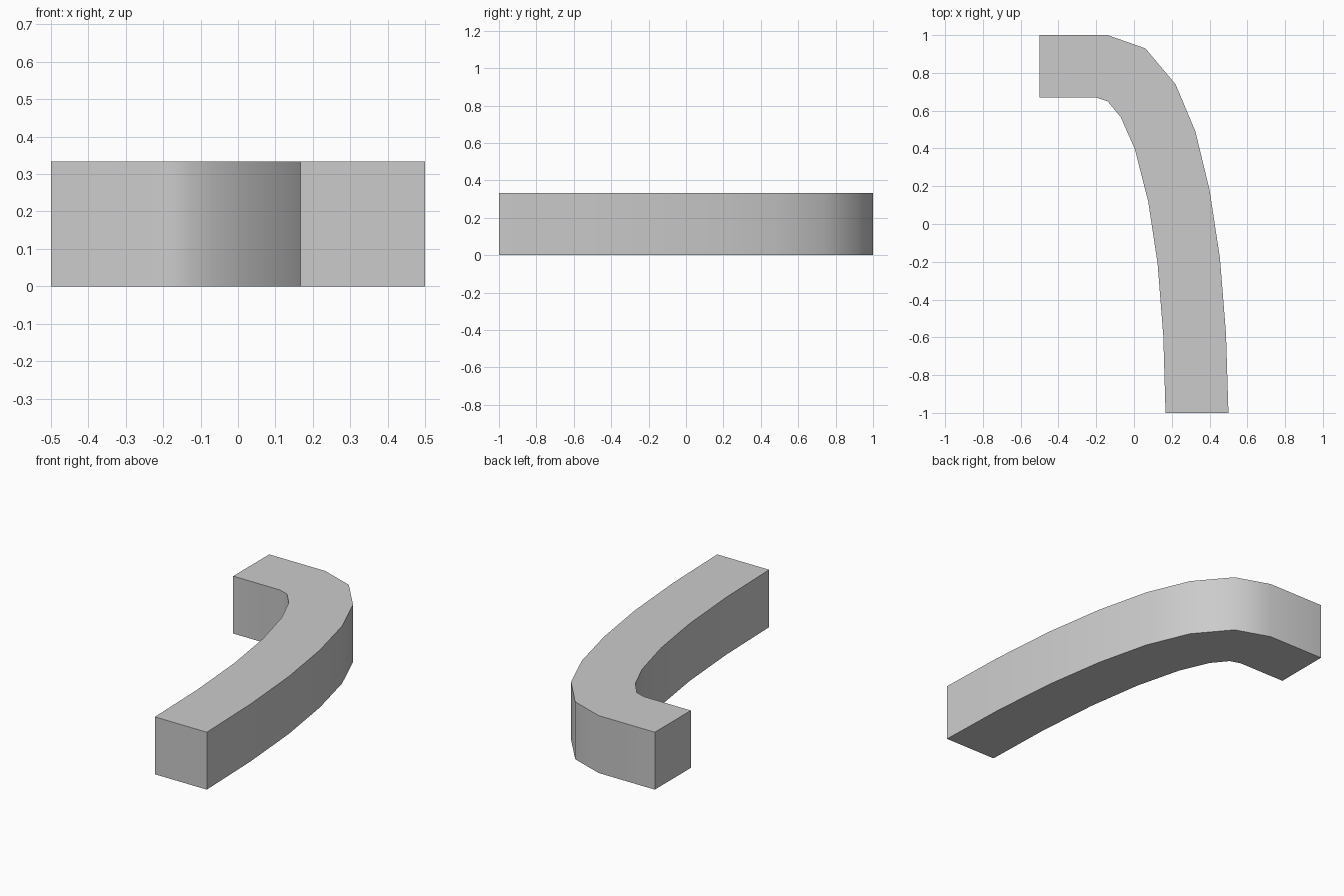
import bpy
import bmesh
import math

cube = bpy.data.objects.get("Cube")
if cube:
    bpy.data.objects.remove(cube, do_unlink=True)

HEIGHT = 0.333

# Outer and inner edges of the bend, paired from the short end to the long end
OUTER = [(-0.5, 1), (-0.14, 1), (0.06, 0.93), (0.22, 0.74), (0.325, 0.49),
         (0.4, 0.18), (0.455, -0.18), (0.487, -0.58), (0.5, -1)]
INNER = [(-0.5, 0.67), (-0.2, 0.67), (-0.14, 0.65), (-0.07, 0.565), (0.005, 0.395),
         (0.075, 0.12), (0.125, -0.21), (0.155, -0.59), (0.167, -1)]

# Plain grey material
grey = bpy.data.materials.new("plain_grey")
grey.use_nodes = True
colour = (0.6, 0.6, 0.6, 1)
grey.diffuse_color = colour
grey.node_tree.nodes["Principled BSDF"].inputs["Base Color"].default_value = colour

# Square cross-sections bridged along the bend, with both ends closed
bm = bmesh.new()
rings = []
for o, i in zip(OUTER, INNER):
    corners = [(*o, 0), (*o, HEIGHT), (*i, HEIGHT), (*i, 0)]
    rings.append([bm.verts.new(c) for c in corners])
for a, b in zip(rings, rings[1:]):
    for k in range(4):
        n = (k + 1) % 4
        bm.faces.new((a[k], a[n], b[n], b[k]))
bm.faces.new(rings[0])
bm.faces.new(rings[-1])
bmesh.ops.recalc_face_normals(bm, faces=bm.faces)

mesh = bpy.data.meshes.new("curved_beam")
bm.to_mesh(mesh)
bm.free()
mesh.materials.append(grey)
beam = bpy.data.objects.new("curved_beam", mesh)
bpy.context.collection.objects.link(beam)

# Smooth curved sides with crisp corners
bpy.ops.object.select_all(action="DESELECT")
beam.select_set(True)
bpy.context.view_layer.objects.active = beam
bpy.ops.object.shade_smooth_by_angle(angle=math.radians(45))
